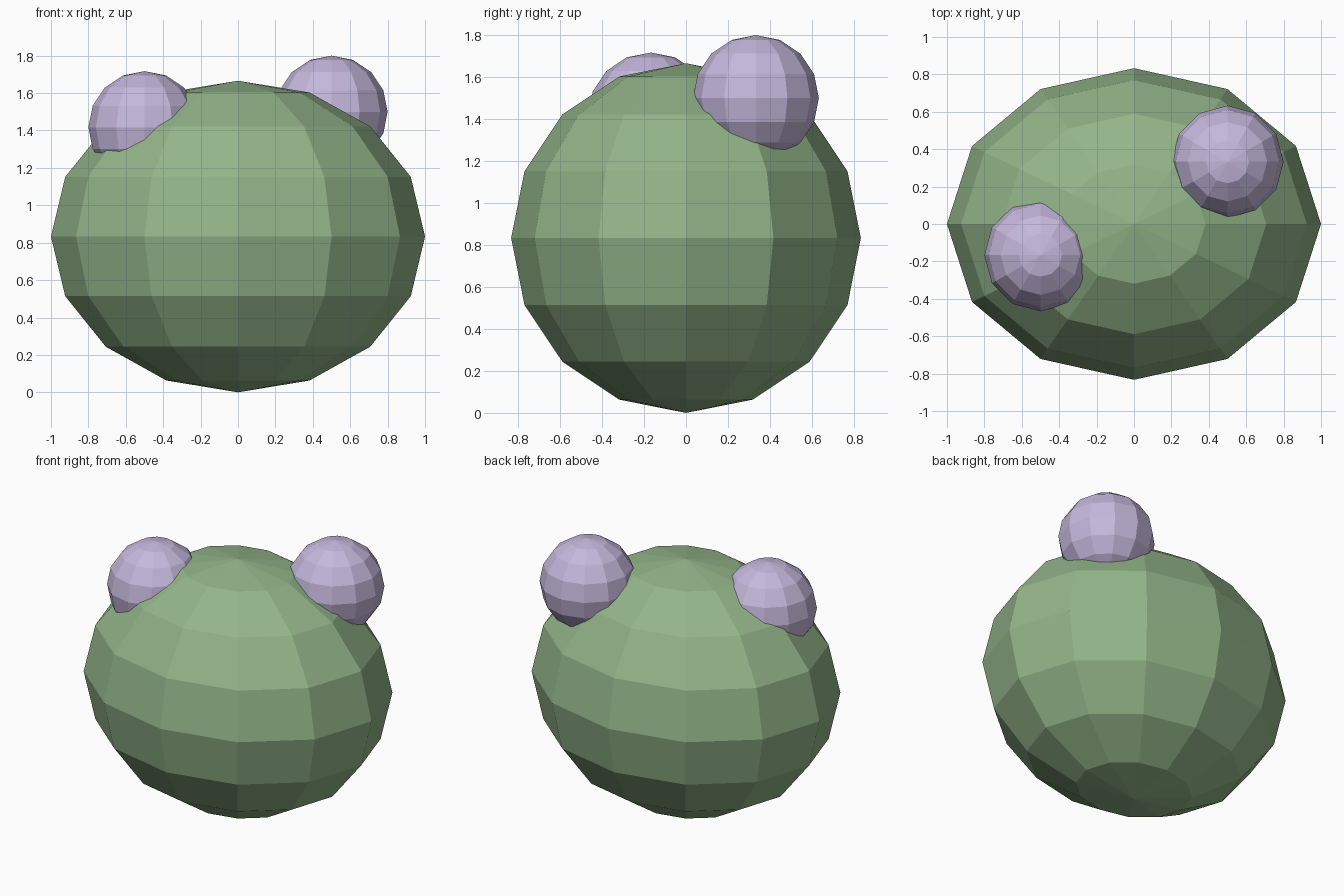
import bpy

if "Cube" in bpy.data.objects:
    bpy.data.objects.remove(bpy.data.objects["Cube"])


def material(name, color):
    mat = bpy.data.materials.new(name)
    mat.diffuse_color = (*color, 1)
    mat.use_nodes = True
    mat.node_tree.nodes["Principled BSDF"].inputs["Base Color"].default_value = mat.diffuse_color
    return mat


def ball(name, center, radii, mat):
    """Flat-shaded faceted ball."""
    bpy.ops.mesh.primitive_uv_sphere_add(segments=12, ring_count=8, radius=1, location=center)
    obj = bpy.context.object
    obj.name = name
    obj.scale = radii
    bpy.ops.object.transform_apply(location=False, rotation=False, scale=True)
    bpy.ops.object.shade_flat()
    obj.data.materials.append(mat)
    return obj


green = material("leaf green", (0.29, 0.46, 0.25))
lilac = material("pale lilac", (0.56, 0.48, 0.72))

# Wide body
ball("body", (0, 0, 0.833), (1.0, 0.833, 0.833), green)

# Two small buds on the upper surface
ball("left_bud", (-0.5, -0.167, 1.417), (0.3, 0.3, 0.3), lilac)
ball("right_bud", (0.5, 0.333, 1.5), (0.3, 0.3, 0.3), lilac)
